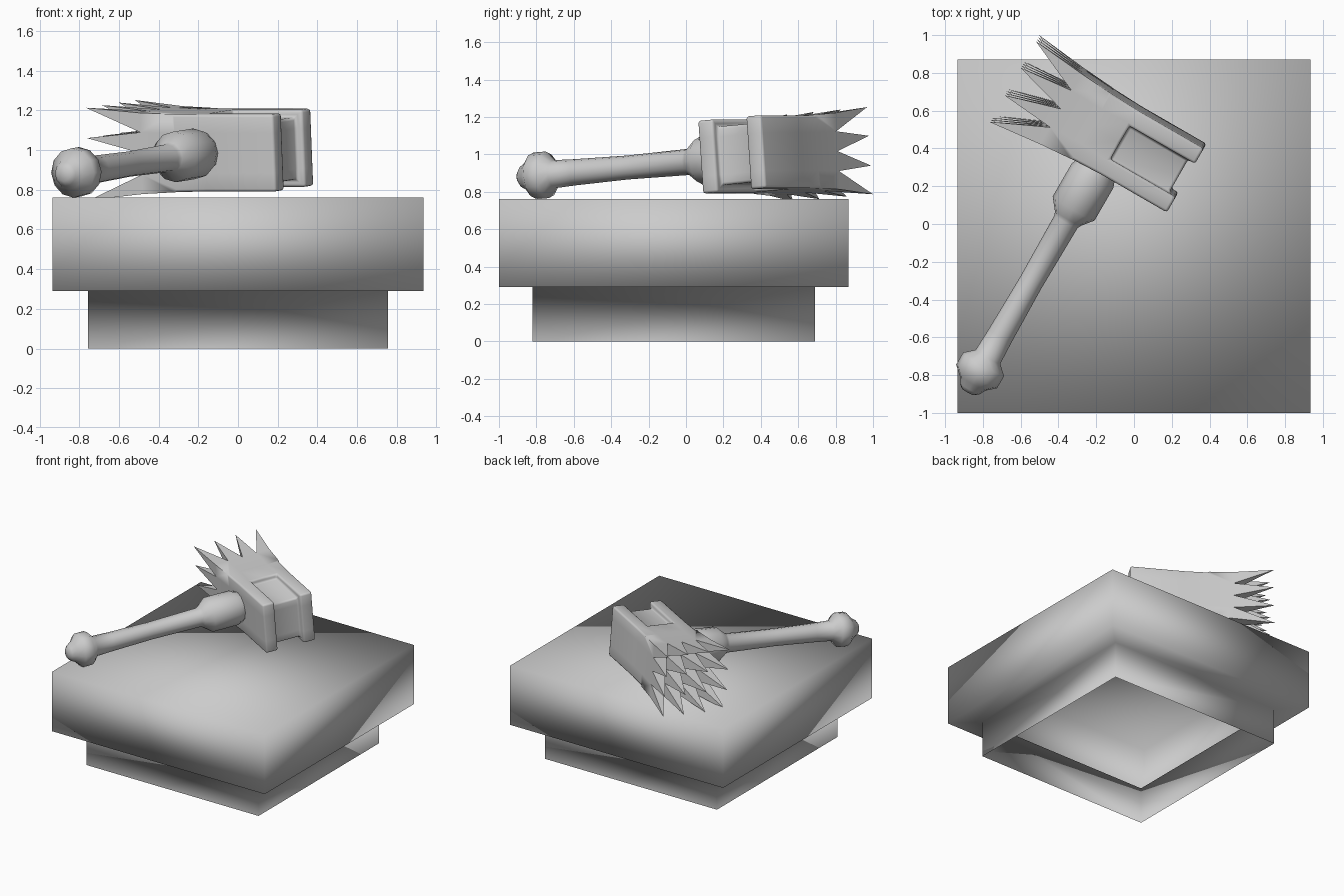
import bpy, bmesh
from math import radians, cos, sin, pi
from mathutils import Matrix

if "Cube" in bpy.data.objects:
    bpy.data.objects.remove(bpy.data.objects["Cube"])

# Placement of the hammer: turned on the plinth and tilted up on its pommel
HAMMER = (Matrix.Translation((0.175, 0.303, 1.0))
          @ Matrix.Rotation(radians(-30), 4, 'Z')
          @ Matrix.Rotation(radians(4.5), 4, 'X'))


def finish(bm, name, matrix=Matrix(), angle=None):
    bmesh.ops.recalc_face_normals(bm, faces=bm.faces[:])
    me = bpy.data.meshes.new(name)
    bm.to_mesh(me)
    bm.free()
    ob = bpy.data.objects.new(name, me)
    bpy.context.collection.objects.link(ob)
    ob.matrix_world = matrix
    bpy.ops.object.select_all(action='DESELECT')
    ob.select_set(True)
    bpy.context.view_layer.objects.active = ob
    if angle:
        bpy.ops.object.shade_smooth_by_angle(angle=radians(angle))
    else:
        bpy.ops.object.shade_smooth()
    return ob


def bridge(bm, rings):
    for a, b in zip(rings, rings[1:]):
        n = len(a)
        for k in range(n):
            bm.faces.new((a[k], a[(k + 1) % n], b[(k + 1) % n], b[k]))


# Stepped plinth: one hollow shell, open underneath
bm = bmesh.new()
rings = []
for half, z in ((0.755, 0), (0.755, 0.29), (0.935, 0.29), (0.935, 0.76)):
    rings.append([bm.verts.new((sx * half, -0.065 + sy * half, z))
                  for sx, sy in ((-1, -1), (1, -1), (1, 1), (-1, 1))])
bridge(bm, rings)
bm.faces.new(rings[-1])
finish(bm, "plinth")

# Hammer head: square block cut into a 4 x 4 grid, flaring to the rear
TICKS = (-1, -0.52, 0, 0.52, 1)
SECTIONS = ((0.12, 0.196, 0.195), (-0.28, 0.196, 0.195),
            (-0.45, 0.203, 0.197), (-0.64, 0.217, 0.205))
LOOP = ([(i, 0) for i in range(4)] + [(4, j) for j in range(4)]
        + [(i, 4) for i in range(4, 0, -1)] + [(0, j) for j in range(4, 0, -1)])
bm = bmesh.new()
grid = []
for s, (u, hv, hw) in enumerate(SECTIONS):
    keys = LOOP if s in (1, 2) else [(i, j) for i in range(5) for j in range(5)]
    grid.append({(i, j): bm.verts.new((u, TICKS[i] * hv, TICKS[j] * hw)) for i, j in keys})
bridge(bm, [[g[k] for k in LOOP] for g in grid])
for g in (grid[0], grid[-1]):
    for i in range(4):
        for j in range(4):
            bm.faces.new((g[i, j], g[i + 1, j], g[i + 1, j + 1], g[i, j + 1]))
bmesh.ops.recalc_face_normals(bm, faces=bm.faces[:])

# Recessed channel wrapping over the top, striking face and underside
channel = [f for f in bm.faces
           if f.calc_center_median().x > -0.25 and abs(f.calc_center_median().y) < 0.1]
new = bmesh.ops.extrude_face_region(bm, geom=channel)["geom"]
for v in new:
    if isinstance(v, bmesh.types.BMVert):
        v.co.x = min(v.co.x, 0.078)
        v.co.z = max(-0.157, min(0.157, v.co.z))
old = [f for f in channel if f.is_valid]
if old:
    bmesh.ops.delete(bm, geom=old, context='FACES')
bmesh.ops.recalc_face_normals(bm, faces=bm.faces[:])

# Softened block edges
sharp = [e for e in bm.edges if len(e.link_faces) == 2
         and all(v.co.x > -0.5 for v in e.verts) and e.calc_face_angle() > 1]
bmesh.ops.bevel(bm, geom=sharp, offset=0.014, segments=2, profile=0.5, affect='EDGES')

# Rear spikes: each grid cell pulled to a point and splayed outward
rear = [f for f in bm.faces if f.calc_center_median().x < -0.635]
for v in bmesh.ops.poke(bm, faces=rear)["verts"]:
    v.co = (-0.935, v.co.y * 1.5, v.co.z * 1.5)
finish(bm, "hammer_head", HAMMER, 60)

# Handle: turned profile (distance along axis, radius) from pommel to collar
PROFILE = ((-1.565, 0.035), (-1.545, 0.06), (-1.51, 0.08), (-1.47, 0.125), (-1.395, 0.125),
           (-1.35, 0.075), (-1.22, 0.07), (-0.9, 0.064), (-0.52, 0.07),
           (-0.5, 0.08), (-0.44, 0.128), (-0.24, 0.128), (-0.19, 0.11))
SIDES = 12
bm = bmesh.new()
rings = [[bm.verts.new((-0.318 + r * cos(2 * pi * k / SIDES), y, r * sin(2 * pi * k / SIDES)))
          for k in range(SIDES)] for y, r in PROFILE]
bridge(bm, rings)
bm.faces.new(rings[0])
bm.faces.new(rings[-1])
finish(bm, "handle", HAMMER, 60)
